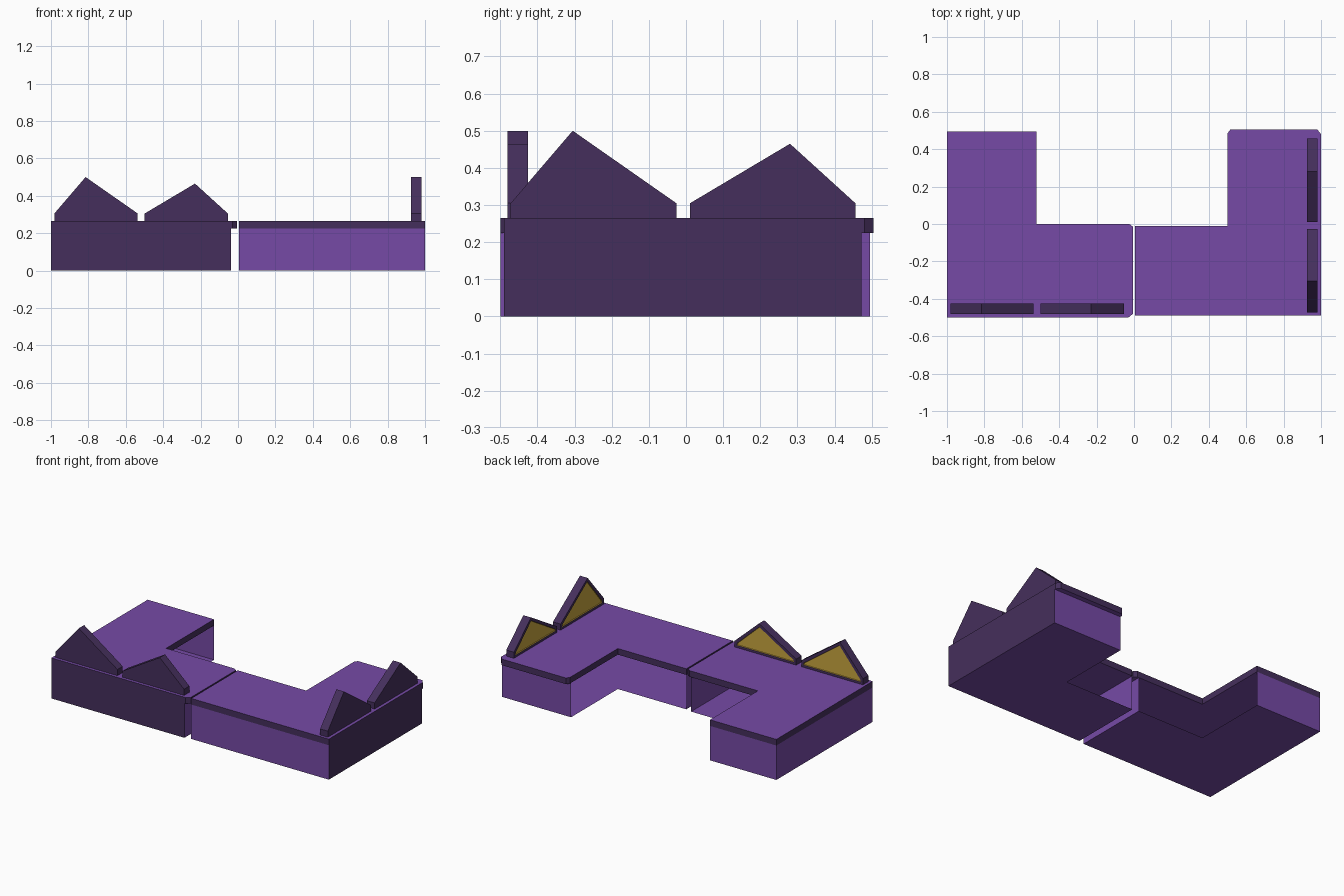
import bpy, bmesh
from math import pi
from mathutils import Matrix

if "Cube" in bpy.data.objects:
    bpy.data.objects.remove(bpy.data.objects["Cube"])


def material(name, rgb):
    m = bpy.data.materials.new(name)
    lin = [((c / 255 + 0.055) / 1.055) ** 2.4 for c in rgb]
    m.diffuse_color = (*lin, 1)
    m.use_nodes = True
    m.node_tree.nodes["Principled BSDF"].inputs["Base Color"].default_value = m.diffuse_color
    return m


PURPLE = material("purple", (118, 74, 166))
DARK = material("dark purple", (69, 47, 92))
GOLD = material("gold", (200, 165, 62))


def finish(bm, name, matrix):
    mesh = bpy.data.meshes.new(name)
    bm.to_mesh(mesh)
    bm.free()
    for m in (PURPLE, DARK, GOLD):
        mesh.materials.append(m)
    ob = bpy.data.objects.new(name, mesh)
    ob.matrix_world = matrix
    bpy.context.collection.objects.link(ob)


def prism(bm, points, offset):
    """Closed prism from a planar outline swept by an offset."""
    face = bm.faces.new([bm.verts.new(p) for p in points])
    ext = bmesh.ops.extrude_face_region(bm, geom=[face], use_keep_orig=True)
    moved = [g for g in ext["geom"] if isinstance(g, bmesh.types.BMVert)]
    bmesh.ops.translate(bm, vec=offset, verts=moved)
    bmesh.ops.recalc_face_normals(bm, faces=bm.faces)


def body(name, matrix):
    # floor plus outer walls; the two sides of the notch are open
    outline = [(-.5, -.5), (.463, -.5), (.463, 0), (-.02, 0), (-.02, .495), (-.5, .495)]
    bm = bmesh.new()
    low = [bm.verts.new((x, y, 0)) for x, y in outline]
    high = [bm.verts.new((x, y, .225)) for x, y in outline]
    bm.faces.new(low[::-1])
    for i in (0, 1, 4, 5):
        j = (i + 1) % 6
        f = bm.faces.new((low[i], low[j], high[j], high[i]))
        f.material_index = 1 if i == 0 else 0
    finish(bm, name, matrix)


def seat_slab(name, matrix):
    # overhanging top with clipped corners and a dark edge band
    outline = [(-.5, -.5), (.47, -.5), (.495, -.48), (.495, -.015), (.475, 0),
               (-.02, 0), (-.02, .495), (-.5, .495)]
    bm = bmesh.new()
    prism(bm, [(x, y, .225) for x, y in outline], (0, 0, .04))
    for f in bm.faces:
        f.material_index = 1 if abs(f.normal.z) < .5 else 0
    finish(bm, name, matrix)


def back_rest(name, x0, apex, x1, height, matrix):
    # peaked board with a recessed gold panel on the seat side
    outline = [(x0, .265), (x1, .265), (x1, .305), (apex, height), (x0, .305)]
    bm = bmesh.new()
    prism(bm, [(x, -.48, z) for x, z in outline], (0, .055, 0))
    for f in bm.faces:
        f.material_index = 1
    inner = [f for f in bm.faces if f.normal.y > .9]
    bmesh.ops.inset_region(bm, faces=inner, thickness=.022, depth=0)
    inner[0].material_index = 2
    bmesh.ops.inset_region(bm, faces=inner, thickness=.002, depth=-.006)
    finish(bm, name, matrix)


# the right module is the left one turned a quarter
modules = {
    "left": Matrix.Translation((-.5, 0, 0)),
    "right": Matrix.Translation((.5, .01, 0)) @ Matrix.Rotation(pi / 2, 4, 'Z'),
}
for side, mat in modules.items():
    body(side + "_body", mat)
    seat_slab(side + "_seat_slab", mat)
    back_rest(side + "_tall_back_rest", -.482, -.315, -.036, .5, mat)
    back_rest(side + "_low_back_rest", .001, .27, .446, .465, mat)
